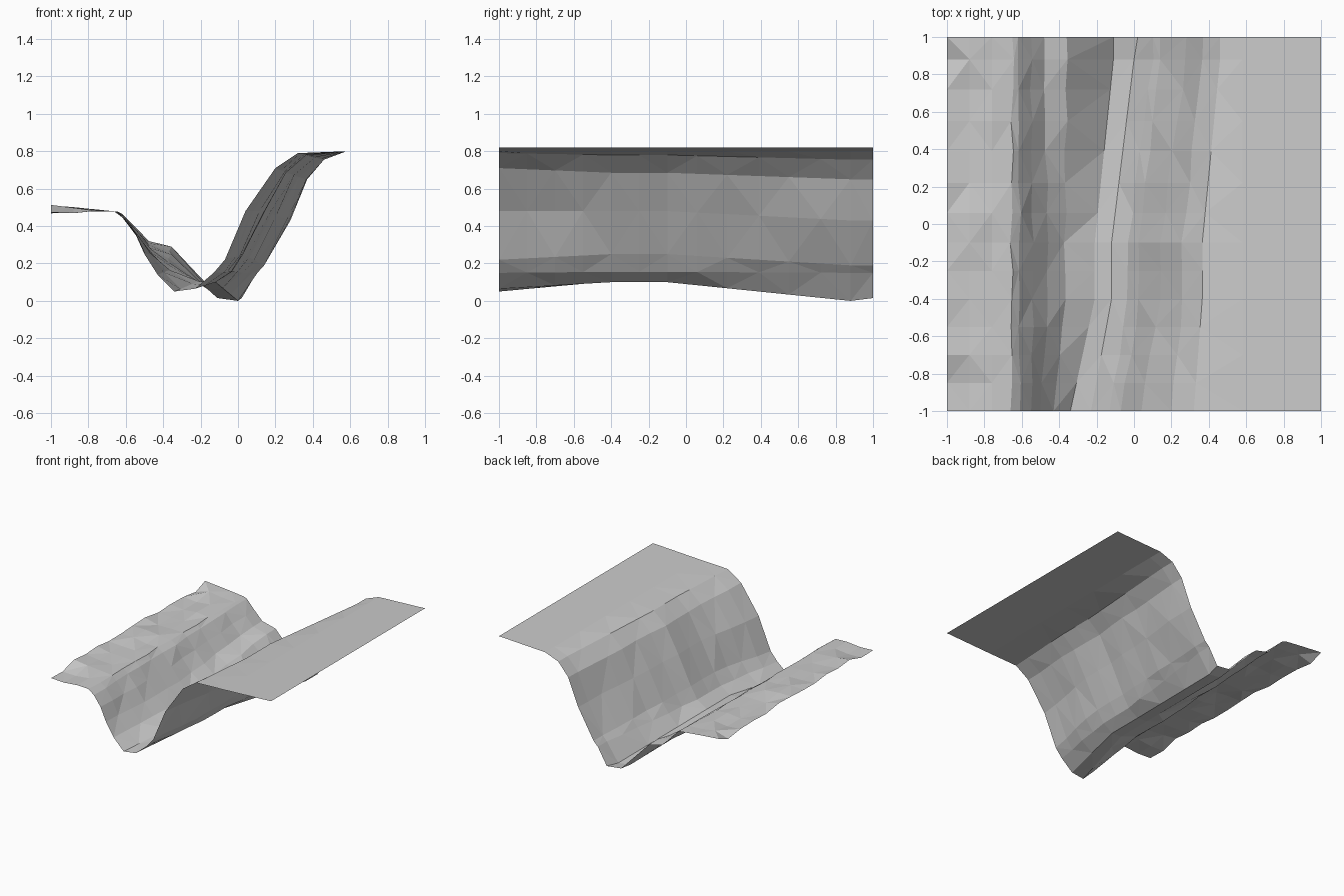
import bpy
import random

if "Cube" in bpy.data.objects:
    bpy.data.objects.remove(bpy.data.objects["Cube"])

random.seed(4)

# Cross-sections (x, z) of the valley: front end, middle, back end
bank = [(-1, .49), (-.88, .485), (-.76, .483)]
plateau = [(.58, .80), (1, .82)]
front = bank + [(-.66, .477), (-.61, .44), (-.55, .36), (-.50, .25), (-.43, .14),
                (-.34, .05), (-.23, .065), (-.13, .15), (-.07, .22), (.04, .48),
                (.20, .71), (.32, .79)] + plateau
middle = bank + [(-.655, .477), (-.61, .445), (-.54, .35), (-.46, .25), (-.37, .165),
                 (-.21, .105), (-.12, .10), (-.03, .155), (.03, .25), (.14, .48),
                 (.26, .685), (.365, .78)] + plateau
back = bank + [(-.65, .477), (-.62, .465), (-.55, .39), (-.48, .32), (-.36, .29),
               (-.11, .015), (0, 0), (.10, .15), (.14, .19), (.28, .43),
               (.37, .65), (.46, .755)] + plateau
stations = [(-1, front), (-.4, middle), (-.1, middle), (.88, back), (1, back)]


def section(y):
    """Blend the two cross-sections on either side of y."""
    for (y0, p), (y1, q) in zip(stations, stations[1:]):
        if y <= y1:
            t = (y - y0) / (y1 - y0)
            return [(a[0] + (b[0] - a[0]) * t, a[1] + (b[1] - a[1]) * t)
                    for a, b in zip(p, q)]


# Sweep the sections from front to back, with a slightly uneven left bank
rows = [-1, -.85, -.7, -.55, -.4, -.25, -.1, .06, .22, .39, .55, .72, .88, 1]
verts, faces = [], []
n = len(front)
for r, y in enumerate(rows):
    inner = 0 < r < len(rows) - 1
    for i, (x, z) in enumerate(section(y)):
        if i < 3:
            z += random.uniform(-.027, .027) * (1, .7, .25)[i]
        elif inner and i < 14 and i not in (8, 9):
            x += random.uniform(-.008, .008)
        if r == len(rows) - 1 and i in (8, 9):
            z += .015
            x += .02 * (i == 9)
        verts.append((x, y, z))
for r in range(len(rows) - 1):
    for i in range(n - 1):
        a = r * n + i
        b, c, d = a + 1, a + n + 1, a + n
        faces += [(a, b, c), (a, c, d)] if (r + i) % 2 else [(a, b, d), (b, c, d)]

mesh = bpy.data.meshes.new("valley_terrain")
mesh.from_pydata(verts, [], faces)
mesh.update()
terrain = bpy.data.objects.new("valley_terrain", mesh)
bpy.context.collection.objects.link(terrain)

# Plain grey ground
grey = bpy.data.materials.new("ground grey")
grey.diffuse_color = (.6, .6, .6, 1)
grey.use_nodes = True
grey.node_tree.nodes["Principled BSDF"].inputs["Base Color"].default_value = grey.diffuse_color
mesh.materials.append(grey)
